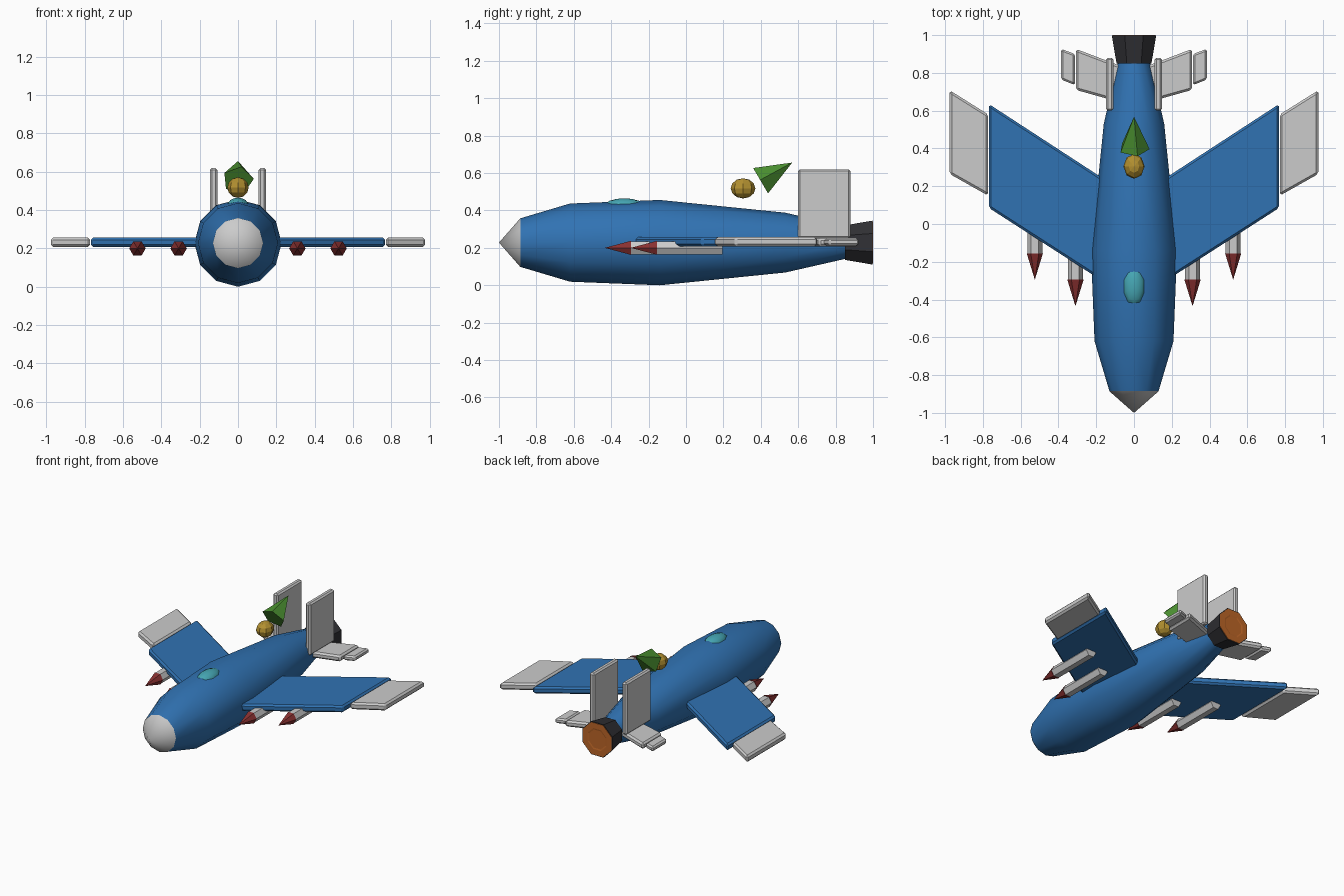
import bpy, bmesh, math
from mathutils import Vector, Matrix

if "Cube" in bpy.data.objects:
    bpy.data.objects.remove(bpy.data.objects["Cube"])

AXIS = 0.228


def material(name, rgb):
    m = bpy.data.materials.new(name)
    m.diffuse_color = (*rgb, 1)
    m.use_nodes = True
    m.node_tree.nodes["Principled BSDF"].inputs["Base Color"].default_value = m.diffuse_color
    return m


BLUE = material("blue", (0.03, 0.17, 0.45))
DARK = material("dark", (0.03, 0.03, 0.035))
ORANGE = material("orange", (0.5, 0.13, 0.02))
RED = material("red", (0.25, 0.03, 0.03))
GOLD = material("gold", (0.45, 0.28, 0.03))
GREEN = material("green", (0.07, 0.28, 0.03))
CYAN = material("cyan", (0.06, 0.38, 0.45))


def finish(name, bm, mat=None, smooth=False, bevel=0):
    bmesh.ops.recalc_face_normals(bm, faces=bm.faces)
    me = bpy.data.meshes.new(name)
    bm.to_mesh(me)
    bm.free()
    ob = bpy.data.objects.new(name, me)
    bpy.context.collection.objects.link(ob)
    if mat:
        me.materials.append(mat)
    if smooth:
        bpy.ops.object.select_all(action='DESELECT')
        ob.select_set(True)
        bpy.context.view_layer.objects.active = ob
        bpy.ops.object.shade_smooth_by_angle(angle=math.radians(40))
    if bevel:
        mod = ob.modifiers.new("bevel", 'BEVEL')
        mod.width = bevel
        mod.segments = 1
    return ob


def lathe(name, profile, sides, mat=None, x=0, z=AXIS, turn=0.0, smooth=False, caps=True):
    """Rings of (y, radius) around an axis parallel to y; radius 0 makes a tip."""
    bm = bmesh.new()
    rings = []
    for y, r in profile:
        n = sides if r else 1
        angles = [turn + 2 * math.pi * i / sides for i in range(n)]
        rings.append([bm.verts.new((x + r * math.cos(a), y, z + r * math.sin(a))) for a in angles])
    for a, b in zip(rings, rings[1:]):
        for i in range(sides):
            j = (i + 1) % sides
            loop = [a[i % len(a)], a[j % len(a)], b[j % len(b)], b[i % len(b)]]
            bm.faces.new(list(dict.fromkeys(loop)))
    if caps:
        for ring in (rings[0], rings[-1]):
            if len(ring) > 1:
                bm.faces.new(ring)
    return finish(name, bm, mat, smooth)


def slab(name, outline, z0, z1, side, mat=None, bevel=0.012):
    """Flat plate from a plan outline, mirrored by side."""
    bm = bmesh.new()
    face = bm.faces.new([bm.verts.new((side * x, y, z0)) for x, y in outline])
    top = bmesh.ops.extrude_face_region(bm, geom=[face])
    verts = [v for v in top["geom"] if isinstance(v, bmesh.types.BMVert)]
    bmesh.ops.translate(bm, verts=verts, vec=(0, 0, z1 - z0))
    return finish(name, bm, mat, bevel=bevel)


def ellipsoid(name, center, radii, mat, segments, rings, smooth=False):
    bm = bmesh.new()
    bmesh.ops.create_uvsphere(bm, u_segments=segments, v_segments=rings, radius=1)
    bmesh.ops.scale(bm, vec=radii, verts=bm.verts)
    bmesh.ops.translate(bm, vec=center, verts=bm.verts)
    return finish(name, bm, mat, smooth)


# Body, nose and canopy
lathe("fuselage", [(-0.885, 0.13), (-0.62, 0.209), (-0.14, 0.228), (0.53, 0.16), (0.86, 0.085)],
      12, BLUE, smooth=True)
lathe("nose_cone", [(-1.0, 0), (-0.885, 0.131)], 12, smooth=True)
ellipsoid("canopy", (0, -0.33, 0.42), (0.06, 0.11, 0.045), CYAN, 10, 8, smooth=True)

# Exhaust: dark flared shell with a recessed orange mouth
lathe("nozzle", [(0.85, 0.1), (0.997, 0.127)], 8, DARK, turn=math.pi / 8)
lathe("exhaust_glow", [(0.996, 0.122), (1.0, 0.122), (1.0, 0.08), (0.998, 0.07)],
      8, ORANGE, turn=math.pi / 8)

for side, label in ((1, "right"), (-1, "left")):
    # Swept wing and tip panel
    slab(label + "_wing", [(0.1, -0.345), (0.768, 0.085), (0.768, 0.635), (0.1, 0.2)],
         0.208, 0.257, side, BLUE)
    slab(label + "_wing_tip", [(0.772, 0.15), (0.976, 0.265), (0.976, 0.708), (0.772, 0.58)],
         0.208, 0.257, side)
    # Tailplane and its tip
    slab(label + "_tailplane", [(0.04, 0.635), (0.308, 0.71), (0.308, 0.927), (0.04, 0.825)],
         0.208, 0.252, side)
    slab(label + "_tailplane_tip", [(0.312, 0.735), (0.386, 0.765), (0.386, 0.927), (0.312, 0.9)],
         0.212, 0.248, side, bevel=0.01)
    # Upright fin
    slab(label + "_fin", [(0.108, 0.6), (0.147, 0.6), (0.147, 0.88), (0.108, 0.88)],
         0.25, 0.62, side, bevel=0.01)
    # Two missiles under each wing
    for place, x, tip in (("inner", 0.31, -0.435), ("outer", 0.525, -0.295)):
        name = f"{label}_{place}_missile"
        lathe(name + "_body", [(tip + 0.14, 0.04), (tip + 0.49, 0.04)], 6, x=side * x, z=0.2)
        lathe(name + "_head", [(tip, 0), (tip + 0.14, 0.043)], 6, RED, x=side * x, z=0.2)

# Floating ball and tilted five-sided cone above the tail
ellipsoid("ball", (0, 0.305, 0.518), (0.056, 0.066, 0.054), GOLD, 8, 6)
base, tip = Vector((0, 0.4, 0.557)), Vector((0, 0.568, 0.656))
axis = (tip - base).normalized()
across, up = Vector((1, 0, 0)), Vector((0, -axis.z, axis.y))
bm = bmesh.new()
ring = []
for i in range(5):
    a = math.radians(5 + 72 * i)
    ring.append(bm.verts.new(base + 0.083 * (across * math.cos(a) + up * math.sin(a))))
apex = bm.verts.new(tip)
bm.faces.new(ring)
for i in range(5):
    bm.faces.new((ring[i], ring[(i + 1) % 5], apex))
finish("cone", bm, GREEN)
